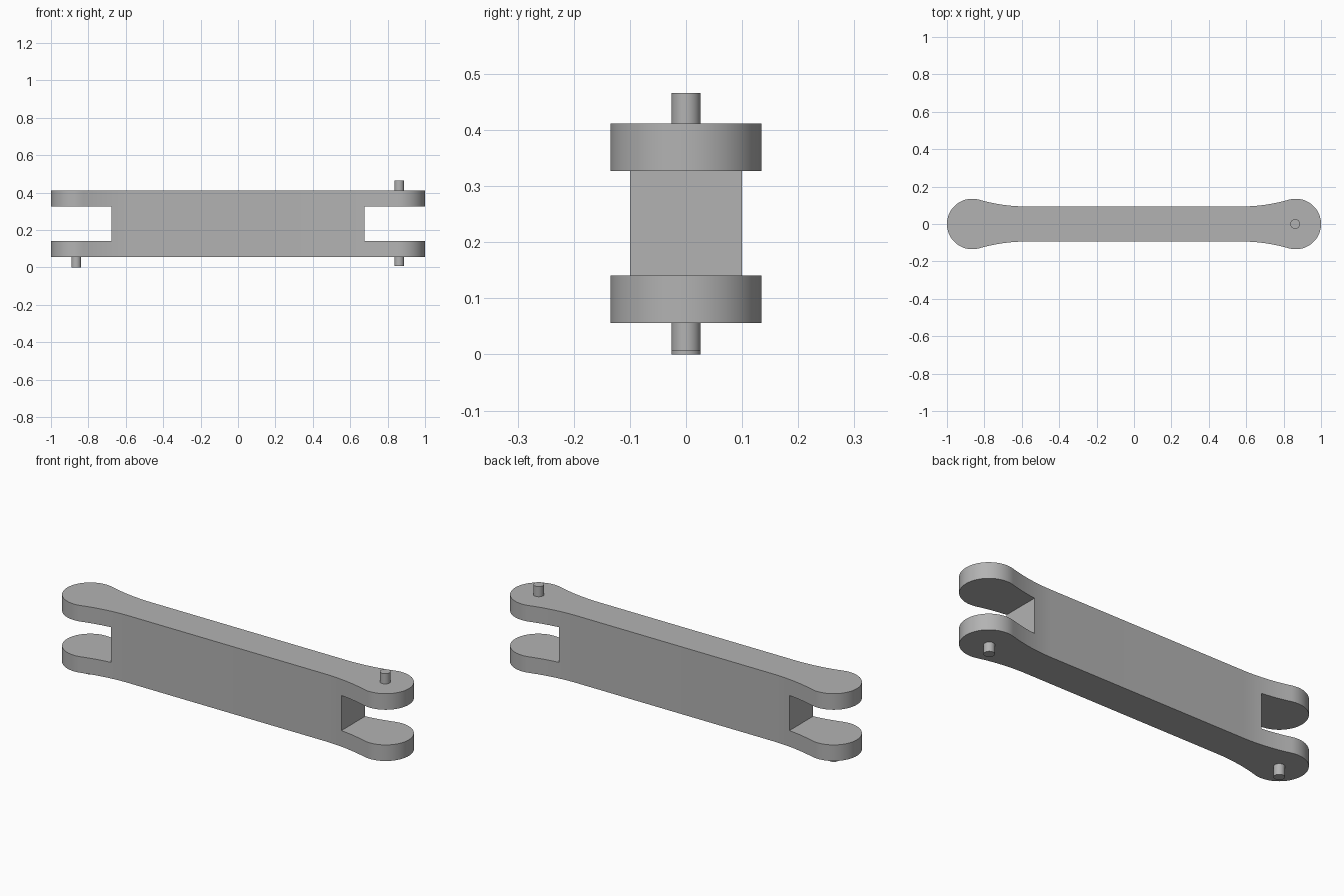
import bpy, bmesh
from math import sin, cos, asin, pi, radians
from mathutils import Vector

if "Cube" in bpy.data.objects:
    bpy.data.objects.remove(bpy.data.objects["Cube"])

LOBE_X, LOBE_R = 0.865, 0.135      # rounded ends
HALF_W, FLARE_X = 0.0935, 0.57     # straight middle
BOTTOM, TOP = 0.056, 0.412
SLOT_X, SLOT_LOW, SLOT_HIGH = 0.675, 0.141, 0.327
PIN_R = 0.026

grey = bpy.data.materials.new("Plain grey")
grey.use_nodes = True
colour = (0.45, 0.45, 0.45, 1)
grey.diffuse_color = colour
grey.node_tree.nodes["Principled BSDF"].inputs["Base Color"].default_value = colour


def make_object(name, bm):
    bmesh.ops.recalc_face_normals(bm, faces=bm.faces)
    mesh = bpy.data.meshes.new(name)
    bm.to_mesh(mesh)
    bm.free()
    mesh.materials.append(grey)
    obj = bpy.data.objects.new(name, mesh)
    bpy.context.collection.objects.link(obj)
    return obj


def select_only(obj):
    bpy.ops.object.select_all(action='DESELECT')
    obj.select_set(True)
    bpy.context.view_layer.objects.active = obj


def smooth(obj):
    select_only(obj)
    bpy.ops.object.shade_smooth_by_angle(angle=radians(30))


def quarter_outline():
    """Concave flare tangent to the straight side, then the round end to its tip."""
    dx = LOBE_X - FLARE_X
    flare_r = (dx**2 + HALF_W**2 - LOBE_R**2) / (2 * (LOBE_R - HALF_W))
    sweep = asin(dx / (flare_r + LOBE_R))
    pts = []
    for i in range(13):
        a = sweep * i / 12
        pts.append((FLARE_X + flare_r * sin(a), HALF_W + flare_r * (1 - cos(a))))
    start = pi / 2 + sweep
    for i in range(1, 25):
        a = start * (1 - i / 24)
        pts.append((LOBE_X + LOBE_R * cos(a), LOBE_R * sin(a)))
    return pts


# Link body: mirrored outline, extruded upwards
q = quarter_outline()
right = q + [(x, -y) for x, y in reversed(q[:-1])]
outline = right + [(-x, -y) for x, y in right]
bm = bmesh.new()
base = bm.faces.new([bm.verts.new((x, y, BOTTOM)) for x, y in outline])
extruded = bmesh.ops.extrude_face_region(bm, geom=[base], use_keep_orig=True)
top_verts = [v for v in extruded["geom"] if isinstance(v, bmesh.types.BMVert)]
bmesh.ops.translate(bm, verts=top_verts, vec=(0, 0, TOP - BOTTOM))
body = make_object("link_body", bm)

# Slots that fork both ends
for side, label in ((1, "left"), (-1, "right")):
    bm = bmesh.new()
    bmesh.ops.create_cube(bm, size=1)
    bmesh.ops.scale(bm, verts=bm.verts, vec=(0.5, 0.6, SLOT_HIGH - SLOT_LOW))
    centre = Vector((side * (SLOT_X + 0.25), 0, (SLOT_LOW + SLOT_HIGH) / 2))
    bmesh.ops.translate(bm, verts=bm.verts, vec=centre)
    cutter = make_object(label + "_slot_cutter", bm)
    cutter.hide_render = True
    mod = body.modifiers.new("slot", 'BOOLEAN')
    mod.operation = 'DIFFERENCE'
    mod.solver = 'EXACT'
    mod.object = cutter
    select_only(body)
    bpy.ops.object.modifier_apply(modifier=mod.name)
    bpy.data.objects.remove(cutter)
smooth(body)


# Pins standing out of the fork plates
def pin(name, x, low, high):
    bm = bmesh.new()
    bmesh.ops.create_cone(bm, cap_ends=True, segments=32, radius1=PIN_R,
                          radius2=PIN_R, depth=high - low)
    bmesh.ops.translate(bm, verts=bm.verts, vec=(x, 0, (low + high) / 2))
    smooth(make_object(name, bm))


pin("upper_left_pin", LOBE_X - 0.003, TOP - 0.01, 0.466)
pin("lower_left_pin", LOBE_X - 0.003, 0.007, BOTTOM + 0.01)
pin("lower_right_pin", -LOBE_X, 0, BOTTOM + 0.01)
